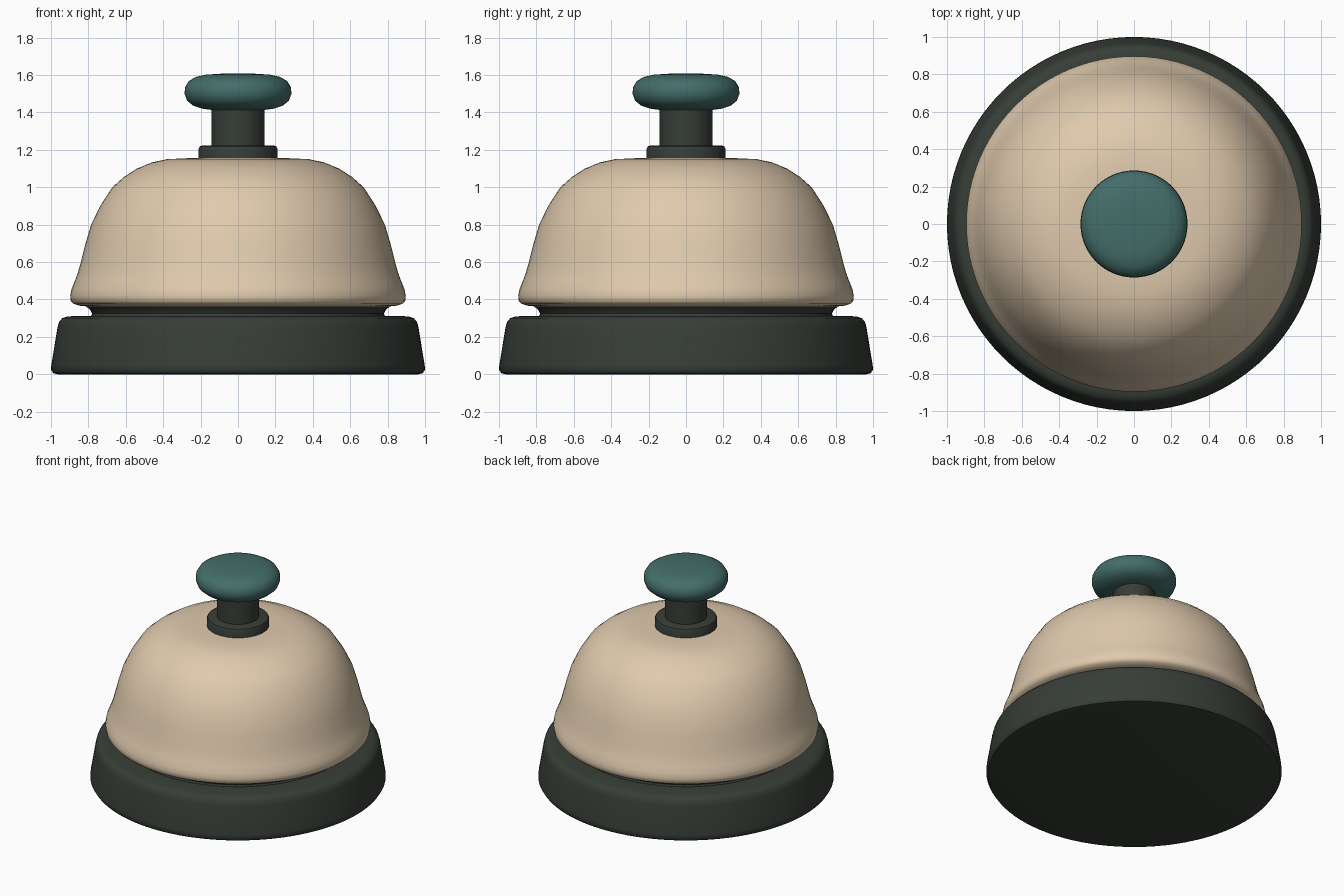
import bpy, bmesh, math

if "Cube" in bpy.data.objects:
    bpy.data.objects.remove(bpy.data.objects["Cube"])

SEGMENTS = 96


def material(name, rgb):
    m = bpy.data.materials.new(name)
    m.diffuse_color = (*rgb, 1.0)
    m.use_nodes = True
    m.node_tree.nodes["Principled BSDF"].inputs["Base Color"].default_value = m.diffuse_color
    return m


dark = material("dark green grey", (0.038, 0.047, 0.038))
cream = material("warm cream", (0.74, 0.59, 0.42))
teal = material("muted teal", (0.057, 0.155, 0.143))


def lathe(name, profile, mat, angle=40):
    """Spin an (radius, height) profile around z into a closed solid."""
    bm = bmesh.new()
    verts = [bm.verts.new((r, 0, z)) for r, z in profile]
    edges = [bm.edges.new(pair) for pair in zip(verts, verts[1:])]
    bmesh.ops.spin(bm, geom=verts + edges, cent=(0, 0, 0), axis=(0, 0, 1),
                   angle=math.tau, steps=SEGMENTS, use_duplicate=False)
    bmesh.ops.remove_doubles(bm, verts=bm.verts, dist=0.0005)
    bmesh.ops.recalc_face_normals(bm, faces=bm.faces)
    mesh = bpy.data.meshes.new(name)
    bm.to_mesh(mesh)
    bm.free()
    mesh.materials.append(mat)
    obj = bpy.data.objects.new(name, mesh)
    bpy.context.collection.objects.link(obj)
    bpy.ops.object.select_all(action='DESELECT')
    obj.select_set(True)
    bpy.context.view_layer.objects.active = obj
    bpy.ops.object.shade_smooth_by_angle(angle=math.radians(angle))
    return obj


# Tapered base with rounded edges and a narrow neck under the bell
lathe("base", [(0, 0), (0.965, 0), (0.988, 0.006), (1.0, 0.025), (0.998, 0.05),
               (0.965, 0.25), (0.957, 0.28), (0.94, 0.3), (0.91, 0.31),
               (0.785, 0.312), (0.78, 0.325), (0.79, 0.345), (0.815, 0.365),
               (0, 0.365)], dark)

# Bell dome with flared rim
lathe("bell_dome", [(0, 0.362), (0.8, 0.362), (0.85, 0.367), (0.88, 0.377),
                    (0.894, 0.392), (0.897, 0.42), (0.89, 0.455),
                    (0.872, 0.5), (0.857, 0.54), (0.84, 0.6), (0.815, 0.7),
                    (0.785, 0.8), (0.737, 0.9), (0.672, 1.0), (0.61, 1.055),
                    (0.54, 1.1), (0.46, 1.133), (0.38, 1.15), (0.28, 1.155),
                    (0, 1.157)], cream)

# Collar and stem
lathe("collar", [(0, 1.14), (0.21, 1.14), (0.211, 1.205), (0.205, 1.218),
                 (0.19, 1.224), (0, 1.224)], dark)
lathe("stem", [(0, 1.2), (0.141, 1.2), (0.141, 1.43), (0, 1.43)], dark)

# Flattened push knob
lathe("knob", [(0, 1.412), (0.13, 1.412), (0.19, 1.42), (0.24, 1.436),
               (0.272, 1.463), (0.286, 1.5), (0.283, 1.535), (0.263, 1.568),
               (0.225, 1.59), (0.17, 1.602), (0.09, 1.607), (0, 1.608)], teal)
